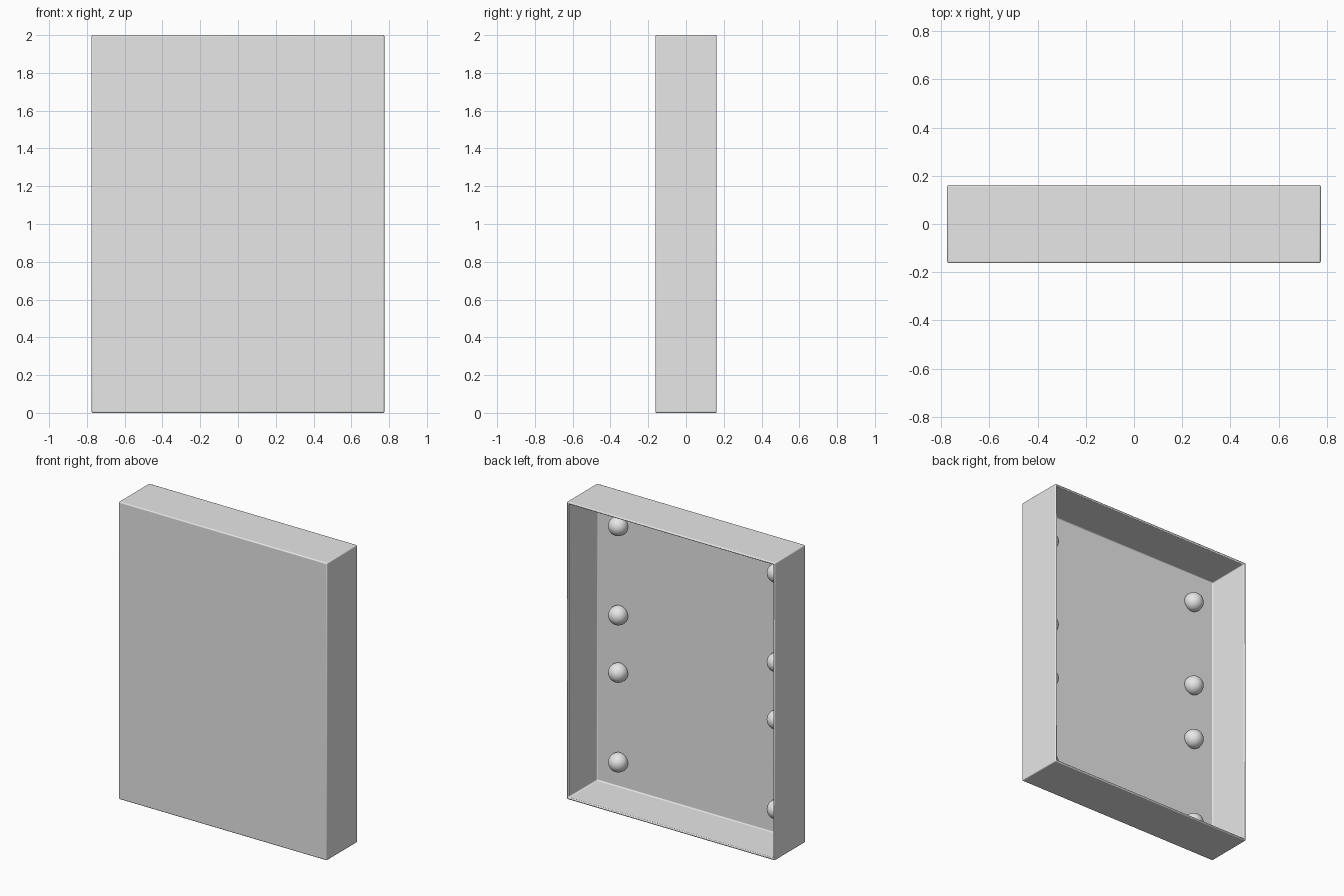
import bpy, bmesh, math

if "Cube" in bpy.data.objects:
    bpy.data.objects.remove(bpy.data.objects["Cube"], do_unlink=True)

WIDTH, DEPTH, HEIGHT, WALL = 1.55, 0.325, 2.0, 0.02

# single plain grey
grey = bpy.data.materials.new("plain_grey")
grey.use_nodes = True
colour = (0.8, 0.8, 0.8, 1)
grey.diffuse_color = colour
grey.node_tree.nodes["Principled BSDF"].inputs["Base Color"].default_value = colour


def finish(bm, name, location):
    mesh = bpy.data.meshes.new(name)
    bmesh.ops.recalc_face_normals(bm, faces=bm.faces)
    bm.to_mesh(mesh)
    bm.free()
    mesh.materials.append(grey)
    ob = bpy.data.objects.new(name, mesh)
    ob.location = location
    bpy.context.collection.objects.link(ob)
    return ob


def smooth(ob):
    bpy.ops.object.select_all(action='DESELECT')
    bpy.context.view_layer.objects.active = ob
    ob.select_set(True)
    bpy.ops.object.shade_smooth_by_angle(angle=math.radians(40))


# shallow tray, open at the back
bm = bmesh.new()
bmesh.ops.create_cube(bm, size=1)
bmesh.ops.scale(bm, vec=(WIDTH, DEPTH, HEIGHT), verts=bm.verts)
back = max(bm.faces, key=lambda f: f.calc_center_median().y)
bmesh.ops.inset_region(bm, faces=[back], thickness=WALL)
pocket = bmesh.ops.extrude_face_region(bm, geom=[back])
floor_verts = [g for g in pocket["geom"] if isinstance(g, bmesh.types.BMVert)]
bmesh.ops.translate(bm, vec=(0, WALL - DEPTH, 0), verts=floor_verts)
if back.is_valid:
    bmesh.ops.delete(bm, geom=[back], context='FACES_ONLY')
tray = finish(bm, "tray", (0, 0, HEIGHT / 2))

# softened edges
bevel = tray.modifiers.new("soft_edges", 'BEVEL')
bevel.width = 0.008
bevel.segments = 3
bevel.limit_method = 'ANGLE'
smooth(tray)

# rounded studs on the tray floor, in two columns
for side, x in (("left", 0.59), ("right", -0.59)):
    for i, z in enumerate((0.188, 0.791, 1.177, 1.777)):
        bm = bmesh.new()
        bmesh.ops.create_uvsphere(bm, u_segments=32, v_segments=16, radius=0.062)
        # keep only the part standing clear of the floor
        bmesh.ops.bisect_plane(bm, geom=bm.verts[:] + bm.edges[:] + bm.faces[:],
                               plane_co=(0, -0.025, 0), plane_no=(0, -1, 0),
                               clear_outer=True)
        smooth(finish(bm, f"stud_{side}_{i + 1}", (x, -0.123, z)))
